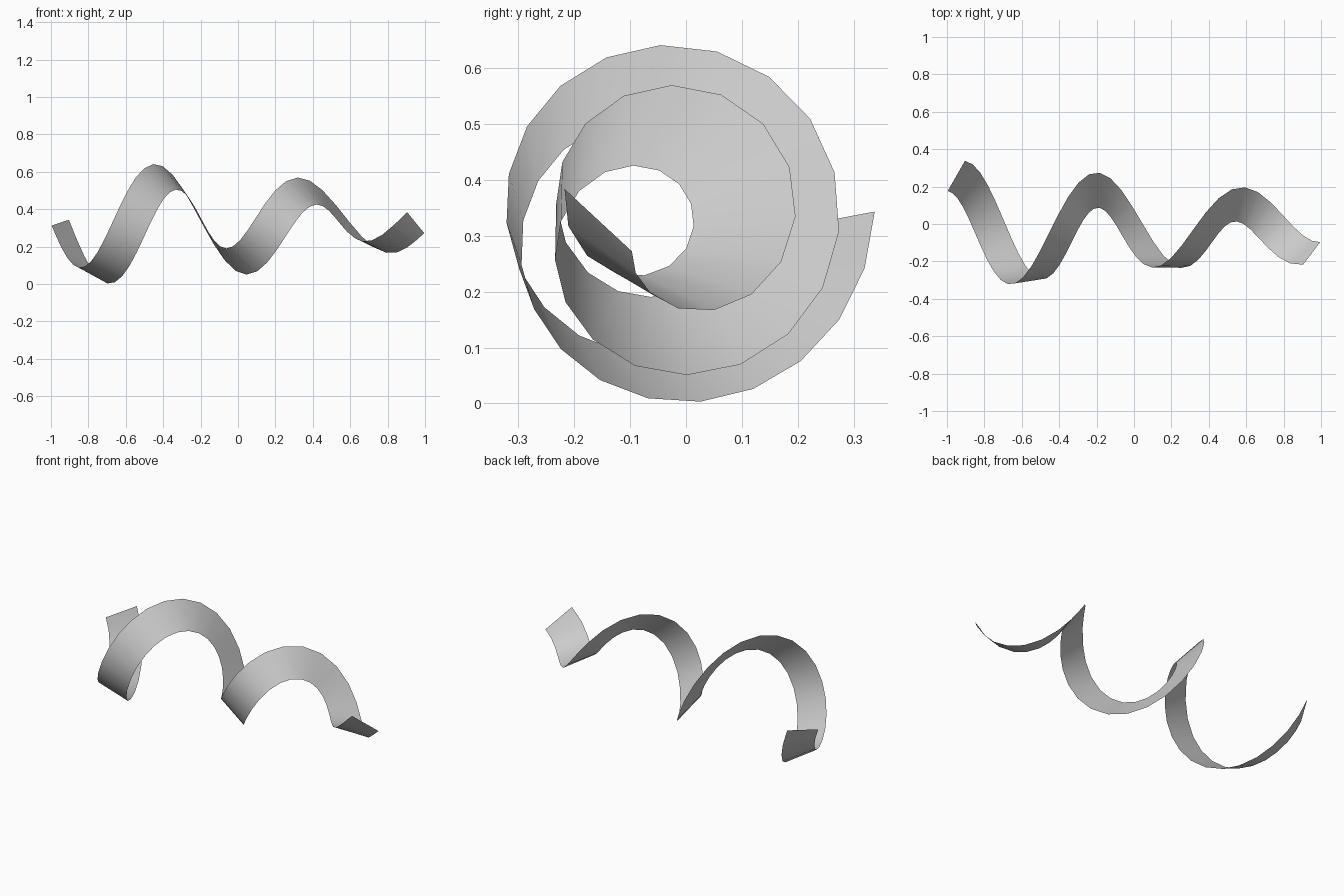
import bpy
import bmesh
from math import sin, cos, log, exp, radians, pi
from mathutils import Vector

cube = bpy.data.objects.get("Cube")
if cube:
    bpy.data.objects.remove(cube, do_unlink=True)

QUARTERS = 10      # quarter turns of the spiral
STEPS = 43
WIDTH = 0.188
GROWTH = 0.0656    # steps widen as the spiral tightens


def centre(q):
    """Point on the tapering spiral after q quarter turns."""
    a, r = q * pi / 2, 0.302 - 0.019 * q
    return Vector((-0.95 + 0.19 * q, -0.045 + r * cos(a), 0.328 - r * sin(a)))


def across(q):
    """Unit vector across the ribbon, slowly rolling about the path."""
    a = q * pi / 2
    tangent = (centre(q + 0.01) - centre(q - 0.01)).normalized()
    radial = Vector((0, cos(a), -sin(a)))
    radial = (radial - tangent * radial.dot(tangent)).normalized()
    side = Vector((1, 0, 0))
    side = side - tangent * side.dot(tangent)
    side = (side - radial * side.dot(radial)).normalized()
    roll = radians(31 + 30.5 * q + 1.54 * q * q)
    return -(radial * cos(roll) + side * sin(roll))


# Ribbon: one strip of quads between two edges
bm = bmesh.new()
rungs = []
for i in range(STEPS + 1):
    q = (exp(log(1 + GROWTH * QUARTERS) * i / STEPS) - 1) / GROWTH
    half = across(q) * WIDTH / 2
    rungs.append([bm.verts.new(centre(q) + half * s) for s in (-1, 1)])
for (a, b), (c, d) in zip(rungs, rungs[1:]):
    bm.faces.new((a, c, d, b)).smooth = True

mesh = bpy.data.meshes.new("spiral_ribbon")
bm.to_mesh(mesh)
bm.free()
ribbon = bpy.data.objects.new("spiral_ribbon", mesh)
bpy.context.collection.objects.link(ribbon)

# Plain grey
grey = bpy.data.materials.new("light_grey")
grey.use_nodes = True
colour = (0.6, 0.6, 0.6, 1)
grey.diffuse_color = colour
grey.node_tree.nodes["Principled BSDF"].inputs["Base Color"].default_value = colour
mesh.materials.append(grey)
